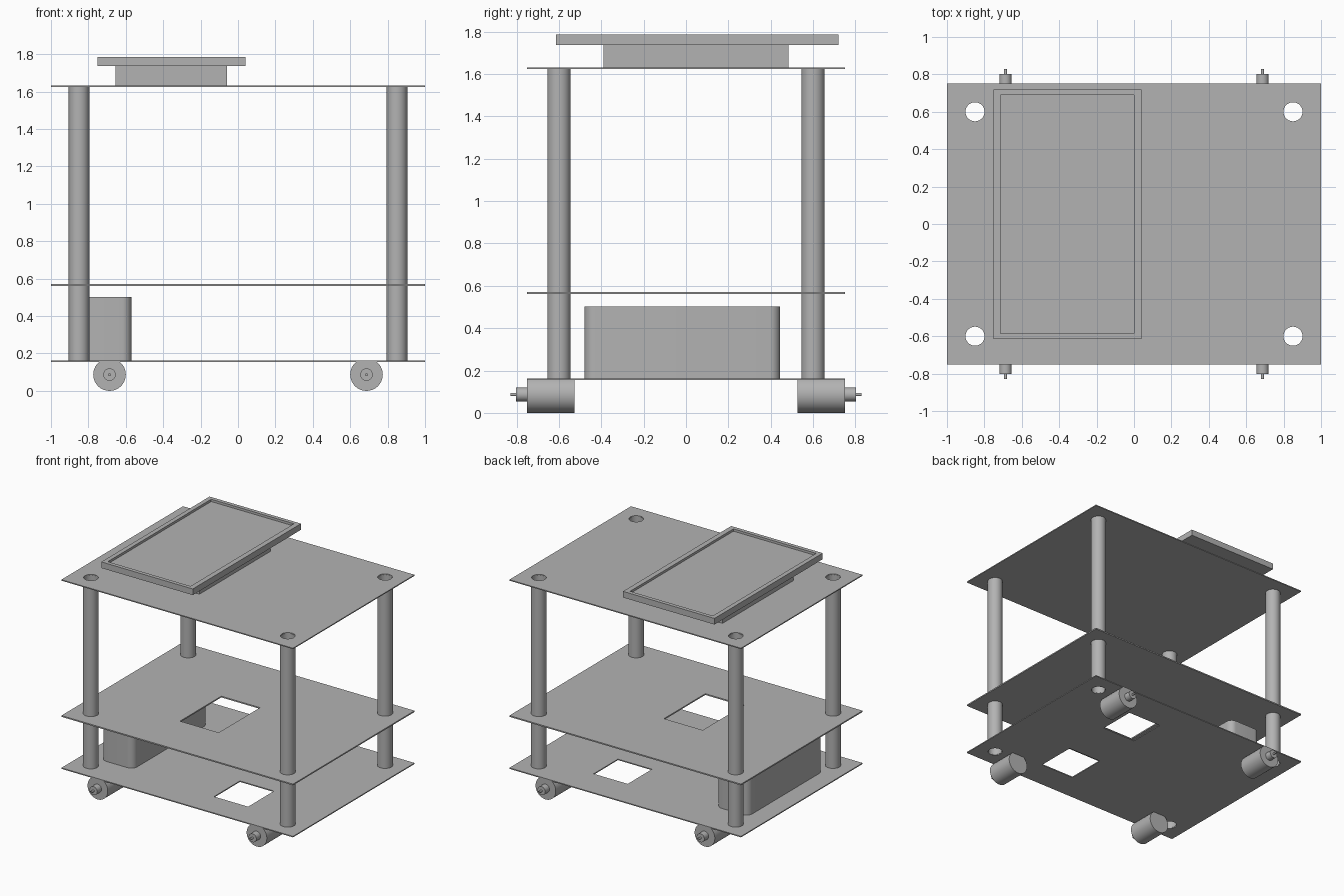
import bpy
import bmesh
from math import pi, sin, cos, radians, asin
from mathutils import Matrix

cube = bpy.data.objects.get("Cube")
if cube:
    bpy.data.objects.remove(cube, do_unlink=True)

GREY = (0.45, 0.45, 0.45, 1.0)
grey = bpy.data.materials.new("plain_grey")
grey.use_nodes = True
grey.diffuse_color = GREY
grey.node_tree.nodes["Principled BSDF"].inputs["Base Color"].default_value = GREY


def rect(x0, x1, y0, y1):
    return [(x0, y0), (x1, y0), (x1, y1), (x0, y1)]


def arc(x, y, r, start, end, steps):
    angles = [start + (end - start) * i / steps for i in range(steps + 1)]
    return [(x + r * cos(a), y + r * sin(a)) for a in angles]


def circle(x, y, r, steps=48):
    return arc(x, y, r, 0, 2 * pi, steps)[:-1]


def rounded_rect(x0, x1, y0, y1, r):
    corners = [(x1 - r, y1 - r), (x0 + r, y1 - r), (x0 + r, y0 + r), (x1 - r, y0 + r)]
    points = []
    for i, (x, y) in enumerate(corners):
        points += arc(x, y, r, i * pi / 2, (i + 1) * pi / 2, 8)
    return points


def extrude(name, loops, low, high, along_y=False):
    """Solid from an outline with holes, extruded along z (or along -y)."""
    curve = bpy.data.curves.new(name, "CURVE")
    curve.dimensions = "2D"
    curve.fill_mode = "BOTH"
    curve.extrude = (high - low) / 2
    for loop in loops:
        spline = curve.splines.new("POLY")
        spline.points.add(len(loop) - 1)
        for point, (x, y) in zip(spline.points, loop):
            point.co = (x, y, 0, 1)
        spline.use_cyclic_u = True
    obj = bpy.data.objects.new(name, curve)
    bpy.context.collection.objects.link(obj)
    bpy.ops.object.select_all(action="DESELECT")
    obj.select_set(True)
    bpy.context.view_layer.objects.active = obj
    bpy.ops.object.convert(target="MESH")
    obj = bpy.context.view_layer.objects.active

    move = Matrix.Translation((0, 0, (low + high) / 2))
    if along_y:
        move = Matrix.Rotation(pi / 2, 4, "X") @ move
    bm = bmesh.new()
    bm.from_mesh(obj.data)
    bmesh.ops.remove_doubles(bm, verts=bm.verts, dist=0.0001)
    bmesh.ops.transform(bm, matrix=move, verts=bm.verts)
    bmesh.ops.recalc_face_normals(bm, faces=bm.faces)
    bm.to_mesh(obj.data)
    bm.free()
    obj.data.materials.clear()
    obj.data.materials.append(grey)
    bpy.ops.object.shade_smooth_by_angle(angle=radians(30))
    return obj


# Three deck plates with post holes and cable openings
post_spots = [(x, y) for x in (-0.85, 0.85) for y in (-0.6, 0.6)]
deck = [rect(-1, 1, -0.75, 0.75)] + [circle(x, y, 0.052) for x, y in post_spots]
extrude("bottom_deck", deck + [rect(0.16, 0.455, -0.525, -0.205),
                               rect(0.16, 0.455, 0.19, 0.49)], 0.155, 0.163)
extrude("middle_deck", deck + [rect(-0.26, 0.075, -0.345, 0.165)], 0.561, 0.571)
extrude("top_deck", deck, 1.624, 1.632)

# Hollow corner posts
for x, y in post_spots:
    side = ("front" if y < 0 else "back") + ("_right" if x < 0 else "_left")
    extrude(side + "_post", [circle(x, y, 0.055), circle(x, y, 0.051)], 0.161, 1.626)

# Battery box on the bottom deck
extrude("battery_box", [rounded_rect(-0.85, -0.57, -0.48, 0.445, 0.05)], 0.163, 0.503)

# Screen: mount, back panel and raised rim
frame = rect(-0.75, 0.04, -0.615, 0.72)
extrude("screen_mount", [rect(-0.655, -0.06, -0.39, 0.485)], 1.632, 1.74)
extrude("screen_panel", [frame], 1.738, 1.768)
extrude("screen_rim", [frame, rect(-0.715, 0.0, -0.585, 0.69)], 1.768, 1.786)

# Motors with a flat top, a hub and a thin shaft
R, AXLE = 0.087, 0.087
flat = asin((0.156 - AXLE) / R)
for x in (-0.687, 0.687):
    for sign in (1, -1):
        side = ("front" if sign > 0 else "back") + ("_right" if x < 0 else "_left")
        body = arc(x, AXLE, R, pi - flat, 2 * pi + flat, 48)
        parts = [("_motor", body, 0.527, 0.75),
                 ("_hub", circle(x, AXLE, 0.033), 0.75, 0.802),
                 ("_shaft", circle(x, AXLE, 0.008, 16), 0.802, 0.828)]
        for part, loop, a, b in parts:
            low, high = sorted((sign * a, sign * b))
            extrude(side + part, [loop], low, high, along_y=True)
